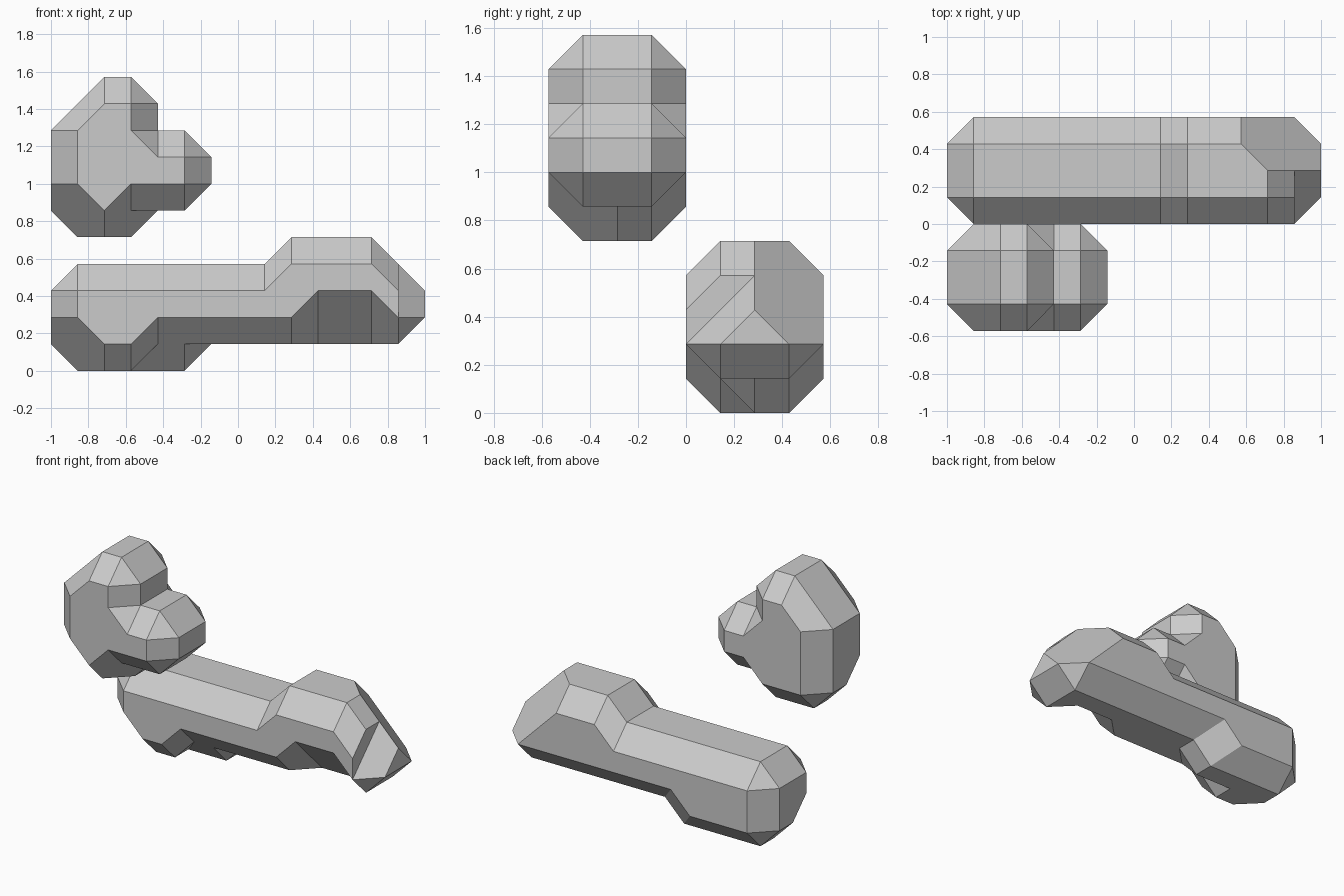
import bpy
import bmesh

UNIT = 1 / 7  # size of one chamfer step

old_cube = bpy.data.objects.get("Cube")
if old_cube:
    bpy.data.objects.remove(old_cube, do_unlink=True)

# Single stone grey for both pieces
grey = bpy.data.materials.new("stone_grey")
grey.use_nodes = True
colour = (0.6, 0.6, 0.6, 1)
grey.diffuse_color = colour
shader = next(n for n in grey.node_tree.nodes if n.type == "BSDF_PRINCIPLED")
shader.inputs["Base Color"].default_value = colour


def changed(profile, changes):
    """Copy a profile and move only the named corner numbers."""
    result = list(profile)
    for corner, point in changes.items():
        result[corner] = point
    return result


def loft_piece(name, first_y, sections):
    """Join matching x-z sections, one step apart in y, into a closed flat-faced solid."""
    mesh_builder = bmesh.new()
    shared = {}

    def vertex(x, y, z):
        key = (x, y, z)
        if key not in shared:
            shared[key] = mesh_builder.verts.new([value * UNIT for value in key])
        return shared[key]

    def face(corners):
        unique = list(dict.fromkeys(corners))
        if len(unique) > 2:
            mesh_builder.faces.new(unique)

    rings = [[vertex(x, first_y + step, z) for x, z in section]
             for step, section in enumerate(sections)]
    for near, far in zip(rings, rings[1:]):
        for i in range(len(near)):
            face([near[i - 1], near[i], far[i], far[i - 1]])
    face(rings[0])
    face(rings[-1])

    bmesh.ops.recalc_face_normals(mesh_builder, faces=mesh_builder.faces[:])
    bmesh.ops.triangulate(mesh_builder, faces=mesh_builder.faces[:])
    mesh = bpy.data.meshes.new(name)
    mesh_builder.to_mesh(mesh)
    mesh_builder.free()
    mesh.materials.append(grey)
    piece = bpy.data.objects.new(name, mesh)
    bpy.context.collection.objects.link(piece)
    return piece


# Long lower piece: full profile, clockwise from the upper left corner
long_outline = [
    (-7, 3), (-6, 4), (1, 4), (2, 5), (5, 5), (6, 4), (7, 3), (7, 2), (6, 1),
    (5, 1), (3, 1), (2, 1), (-1, 1), (-2, 0), (-4, 0), (-5, 0), (-6, 0), (-7, 1),
]
long_front = [
    (-6, 3), (-6, 3), (1, 3), (2, 4), (5, 4), (6, 3), (6, 3), (6, 2), (6, 2),
    (5, 3), (3, 3), (2, 2), (-3, 2), (-3, 2), (-4, 1), (-5, 1), (-5, 1), (-6, 2),
]
long_back = [
    (-6, 3), (-6, 3), (1, 3), (2, 4), (4, 4), (5, 3), (6, 2), (6, 2), (6, 2),
    (5, 2), (3, 2), (2, 2), (-2, 2), (-3, 1), (-4, 1), (-5, 1), (-6, 1), (-6, 1),
]
# Front shoulder with hollow underside and notched tip
long_shoulder = changed(long_outline, {
    6: (6, 3), 9: (5, 2), 10: (3, 2), 12: (-2, 1), 13: (-3, 1),
    16: (-6, 1), 17: (-7, 2),
})
# Back shoulder with one large corner cut
long_cut = changed(long_outline, {4: (4, 5), 5: (6, 3), 6: (6, 3)})
loft_piece("long_lower_piece", 0,
           [long_front, long_shoulder, long_outline, long_cut, long_back])

# Short upper piece with a stub on one side
short_outline = [
    (-7, 9), (-5, 11), (-4, 11), (-3, 10), (-3, 9), (-3, 9), (-2, 9), (-1, 8),
    (-1, 7), (-2, 6), (-3, 6), (-4, 5), (-5, 5), (-6, 5), (-7, 6),
]
short_front = [
    (-6, 9), (-5, 10), (-4, 10), (-4, 10), (-4, 9), (-3, 8), (-2, 8), (-2, 8),
    (-2, 7), (-2, 7), (-4, 7), (-5, 6), (-5, 6), (-5, 6), (-6, 7),
]
short_back = changed(short_front, {
    10: (-3, 7), 11: (-4, 6), 13: (-6, 6), 14: (-6, 6),
})
# Front shoulder narrows to a point at the bottom
short_shoulder = changed(short_outline, {11: (-4, 6), 13: (-6, 6), 14: (-7, 7)})
loft_piece("short_upper_piece", -4,
           [short_front, short_shoulder, short_outline, short_outline, short_back])
